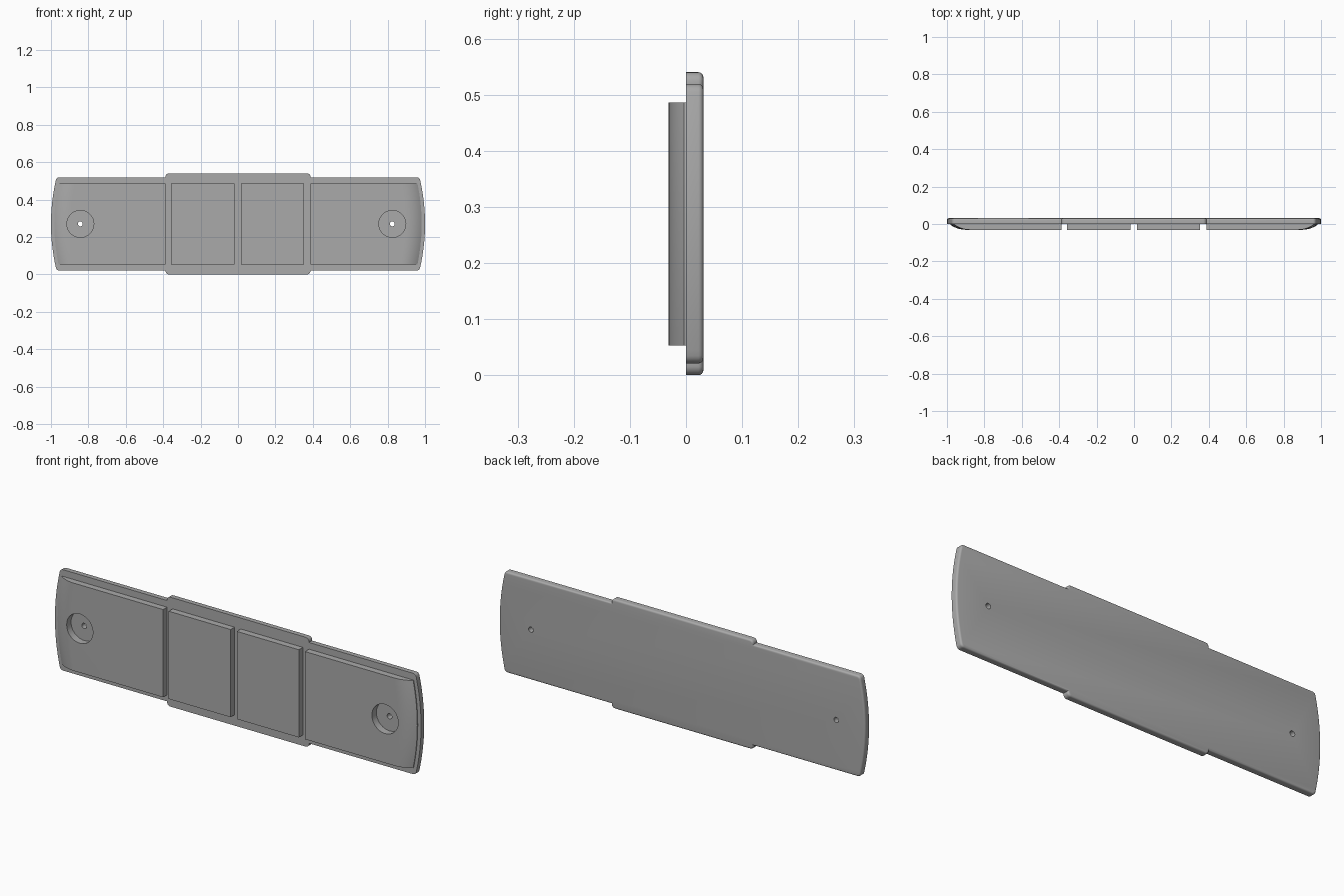
import bpy, bmesh, math
from mathutils import Matrix, Vector

cube = bpy.data.objects.get("Cube")
if cube:
    bpy.data.objects.remove(cube)

MID = 0.27       # height of the centre line
DEPTH = 0.031    # thickness of the plate and of the raised panels
BOW = 0.48       # curvature of the bowed ends

grey = bpy.data.materials.new("plain grey")
grey.use_nodes = True
grey.diffuse_color = (0.4, 0.4, 0.4, 1)
grey.node_tree.nodes["Principled BSDF"].inputs["Base Color"].default_value = (0.4, 0.4, 0.4, 1)


def make_object(name, bm):
    bmesh.ops.recalc_face_normals(bm, faces=bm.faces)
    mesh = bpy.data.meshes.new(name)
    bm.to_mesh(mesh)
    bm.free()
    mesh.materials.append(grey)
    obj = bpy.data.objects.new(name, mesh)
    bpy.context.collection.objects.link(obj)
    return obj


def activate(obj):
    bpy.ops.object.select_all(action='DESELECT')
    obj.select_set(True)
    bpy.context.view_layer.objects.active = obj


def drill(obj, x, radius, y0, y1, sides):
    """Cut a round hole along y."""
    bm = bmesh.new()
    place = Matrix.Translation((x, (y0 + y1) / 2, MID)) @ Matrix.Rotation(math.pi / 2, 4, 'X')
    bmesh.ops.create_cone(bm, cap_ends=True, segments=sides, radius1=radius,
                          radius2=radius, depth=y1 - y0, matrix=place)
    cutter = make_object("hole_cutter", bm)
    cutter.hide_render = True
    mod = obj.modifiers.new("hole", 'BOOLEAN')
    mod.operation = 'DIFFERENCE'
    mod.solver = 'EXACT'
    mod.object = cutter
    activate(obj)
    bpy.ops.object.modifier_apply(modifier=mod.name)
    bpy.data.objects.remove(cutter)


def corner(cx, cz, r, start, end, n=5):
    """Points of a rounded corner, angles in degrees."""
    angles = [math.radians(start + (end - start) * i / n) for i in range(n + 1)]
    return [(cx + r * math.cos(a), cz + r * math.sin(a)) for a in angles]


# Backing plate: one quarter outline, mirrored to a full loop
half_mid, half_side, step_x, r = 0.27, 0.249, 0.3875, 0.018
quarter = [(1 - BOW * z * z, z) for z in [0.225 * i / 10 for i in range(11)]]
quarter += corner(0.956, half_side - 0.018, 0.018, 15, 90)
quarter += [(step_x, half_side)]
quarter += corner(step_x - r, half_mid - r, r, 10, 90)
top = quarter + [(-x, z) for x, z in reversed(quarter)]
outline = top + [(x, -z) for x, z in reversed(top) if z > 0]
loop = []
for p in outline:
    if not loop or (Vector(p) - Vector(loop[-1])).length > 1e-5:
        loop.append(p)

bm = bmesh.new()
front = bm.faces.new([bm.verts.new((x, 0, MID + z)) for x, z in loop])
res = bmesh.ops.extrude_face_region(bm, geom=[front], use_keep_orig=True)
back = [v for v in res["geom"] if isinstance(v, bmesh.types.BMVert)]
bmesh.ops.translate(bm, verts=back, vec=(0, DEPTH, 0))
bmesh.ops.recalc_face_normals(bm, faces=bm.faces)
rim = [e for e in bm.edges if all(v.co.y > DEPTH / 2 for v in e.verts)]
bmesh.ops.bevel(bm, geom=rim, offset=0.009, segments=4, profile=0.5,
                affect='EDGES', clamp_overlap=False)
plate = make_object("backing_plate", bm)

# Two flat middle panels
LOW, HIGH = 0.053, 0.486
for name, x0, x1 in (("middle_panel_right", -0.357, -0.019),
                     ("middle_panel_left", 0.015, 0.354)):
    bm = bmesh.new()
    size = Matrix.Diagonal((x1 - x0, DEPTH, HIGH - LOW, 1))
    place = Matrix.Translation(((x0 + x1) / 2, -DEPTH / 2, (LOW + HIGH) / 2))
    bmesh.ops.create_cube(bm, size=1, matrix=place @ size)
    make_object(name, bm)


def end_panel(name, side):
    """Outer panel whose bowed end rolls down to the plate."""
    bm = bmesh.new()
    rows, steps, roll, lip = 16, 12, 0.09, 0.004
    rings = []
    for j in range(rows + 1):
        z = LOW + (HIGH - LOW) * j / rows
        tip = 0.982 - BOW * (z - MID) ** 2
        profile = [(0.3875, 0), (0.3875, -DEPTH)]
        for i in range(steps + 1):
            t = i / steps
            profile.append((tip - roll * (1 - t), -DEPTH + (DEPTH - lip) * t ** 2.3))
        profile.append((tip, 0))
        rings.append([bm.verts.new((side * x, y, z)) for x, y in profile])
    for a, b in zip(rings, rings[1:]):
        for i in range(len(a)):
            k = (i + 1) % len(a)
            bm.faces.new((a[i], a[k], b[k], b[i]))
    bm.faces.new(rings[0])
    bm.faces.new(rings[-1])
    return make_object(name, bm)


# End panels with a round recess and a small screw hole through the plate
objects = [plate]
for name, side, hole_x in (("end_panel_right", -1, -0.843), ("end_panel_left", 1, 0.825)):
    panel = end_panel(name, side)
    drill(panel, hole_x, 0.072, -0.1, 0.004, 48)
    drill(plate, hole_x, 0.072, -0.1, 0.004, 48)
    drill(plate, hole_x, 0.013, -0.1, 0.1, 24)
    objects.append(panel)

for obj in objects:
    activate(obj)
    bpy.ops.object.shade_smooth_by_angle(angle=math.radians(30))
